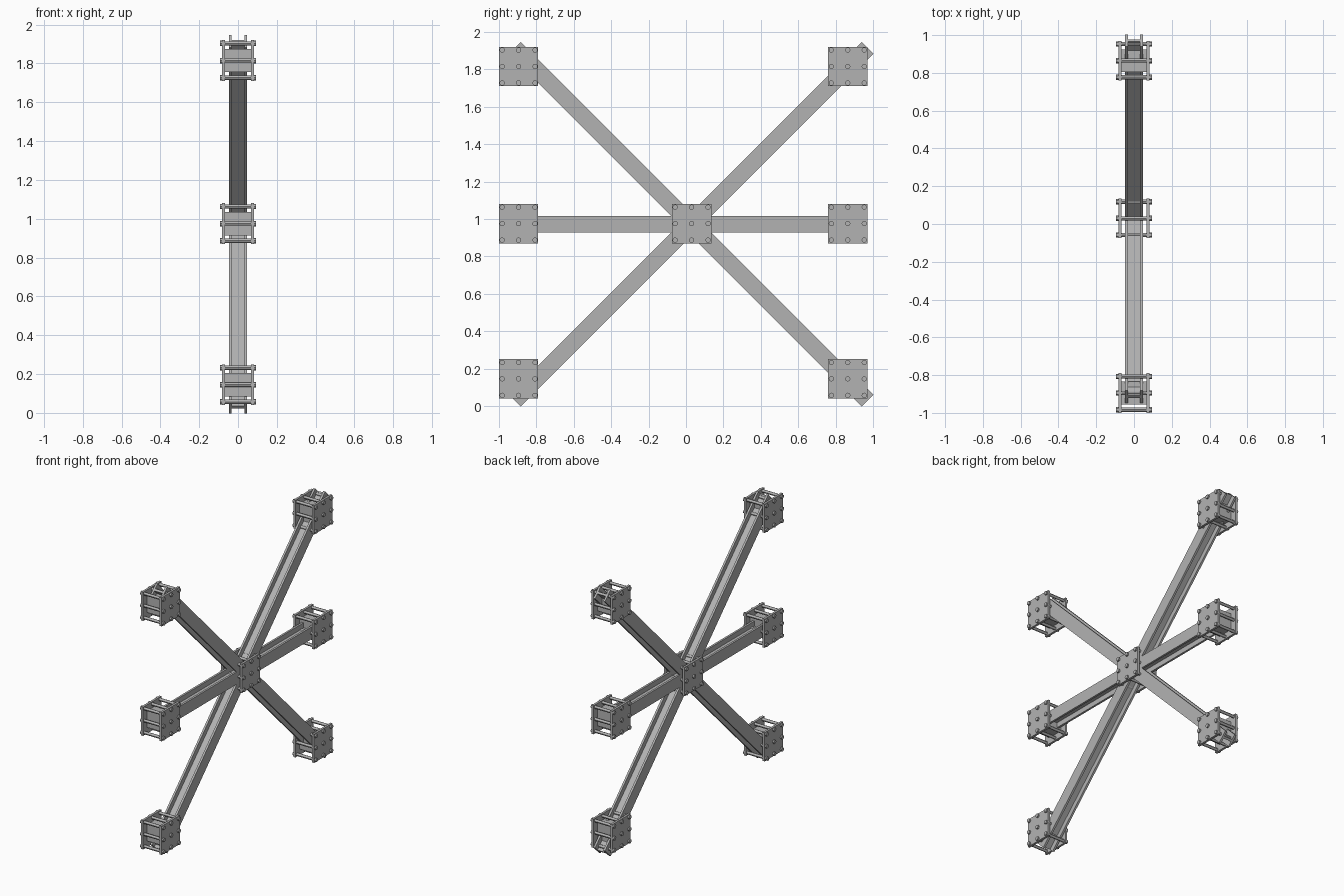
import bpy, math
from mathutils import Matrix, Vector

cube = bpy.data.objects.get("Cube")
if cube:
    bpy.data.objects.remove(cube)

steel = bpy.data.materials.new("grey steel")
steel.use_nodes = True
colour = (0.45, 0.45, 0.45, 1)
steel.diffuse_color = colour
steel.node_tree.nodes["Principled BSDF"].inputs["Base Color"].default_value = colour


def finish(name):
    ob = bpy.context.object
    ob.name = name
    ob.data.materials.append(steel)
    return ob


def box(name, size, centre, tilt=0):
    """Box with its size baked in, tilted about the x axis."""
    bpy.ops.mesh.primitive_cube_add(size=1)
    ob = finish(name)
    ob.data.transform(Matrix.Diagonal((*size, 1)))
    ob.data.transform(Matrix.Rotation(tilt, 4, 'X'))
    ob.location = centre
    return ob


def rod(name, radius, length, centre, sides=12):
    """Cylinder lying along x."""
    bpy.ops.mesh.primitive_cylinder_add(vertices=sides, radius=radius, depth=length)
    ob = finish(name)
    ob.data.transform(Matrix.Rotation(math.pi / 2, 4, 'Y'))
    ob.location = centre
    bpy.ops.object.shade_smooth_by_angle()
    return ob


def beam(name, length, centre, tilt=0):
    """H-section: two side flanges joined by a central web."""
    for side, label in ((1, "left"), (-1, "right")):
        box(f"{name}_{label}_flange", (0.015, length, 0.09),
            Vector(centre) + Vector((side * 0.04, 0, 0)), tilt)
    box(f"{name}_web", (0.07, length, 0.016), centre, tilt)


def node(name, y, z, packed=True):
    """Pair of square plates clamped together by a ring of through bolts."""
    for side, label in ((1, "left"), (-1, "right")):
        box(f"{name}_{label}_plate", (0.016, 0.21, 0.21), (side * 0.075, y, z))
    if packed:
        box(f"{name}_packing_block", (0.134, 0.12, 0.12), (0, y, z))
    for dy in (-1, 0, 1):
        for dz in (-1, 0, 1):
            spot = (y + dy * 0.088, z + dz * 0.088)
            rod(f"{name}_bolt", 0.011, 0.17, (0, *spot))
            for side in (1, -1):
                rod(f"{name}_bolt_head", 0.014, 0.011, (side * 0.0885, *spot))


# Crossing beams
hub = (0, 0.028, 0.972)
beam("rising_beam", 2.666, hub, math.pi / 4)
beam("falling_beam", 2.666, hub, -math.pi / 4)
beam("level_beam", 1.78, (0, -0.015, 0.972))

# Clamped plate nodes at the hub and at each beam end
node("hub", 0.03, 0.975, packed=False)
for y, end in ((-0.895, "front"), (0.865, "back")):
    for z, level in ((0.145, "lower"), (0.975, "middle"), (1.815, "upper")):
        node(f"{end}_{level}", y, z)
